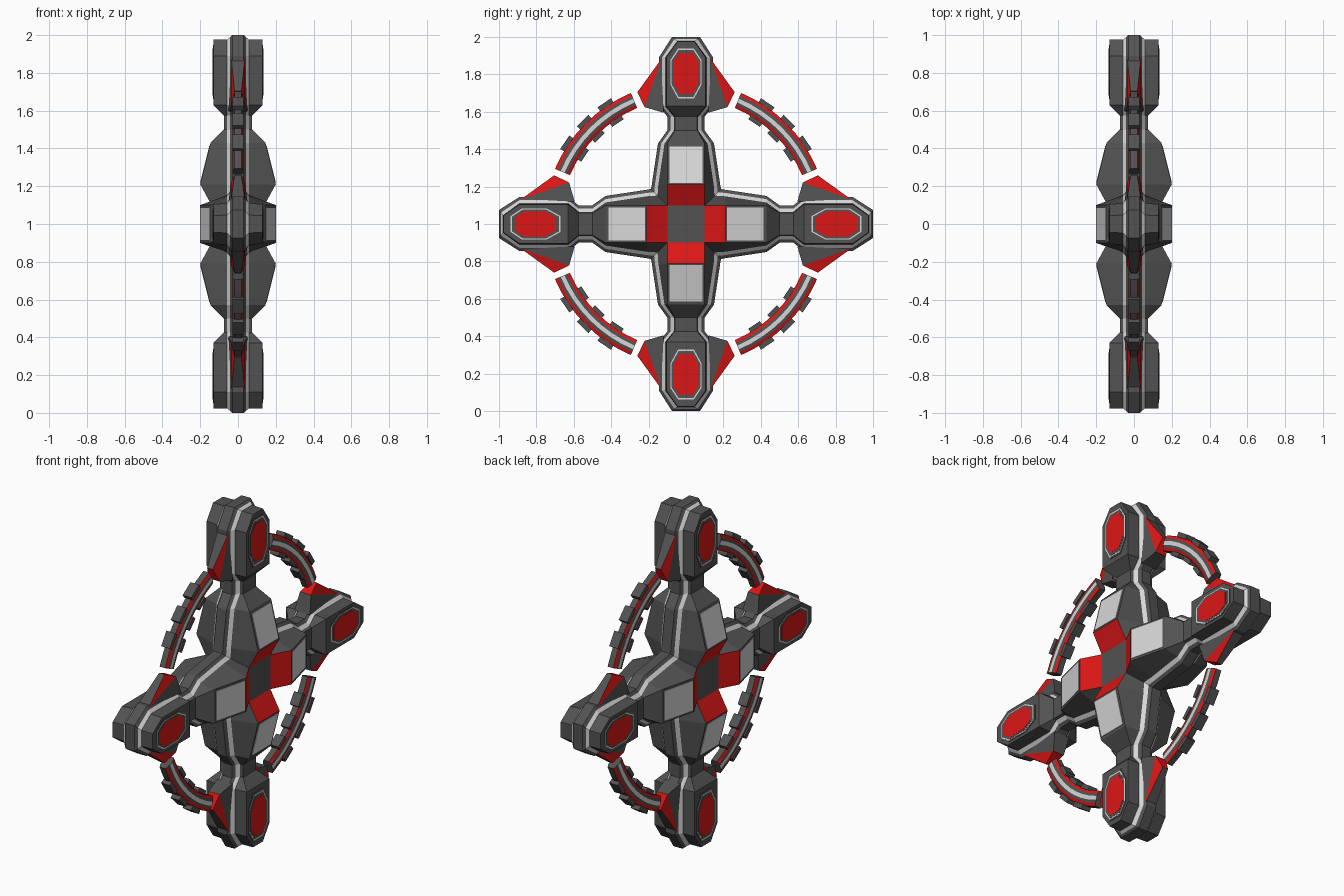
import bpy, bmesh, math
from mathutils import Vector

if "Cube" in bpy.data.objects:
    bpy.data.objects.remove(bpy.data.objects["Cube"])


def material(name, rgb):
    m = bpy.data.materials.new(name)
    m.diffuse_color = (*rgb, 1)
    m.use_nodes = True
    m.node_tree.nodes["Principled BSDF"].inputs["Base Color"].default_value = m.diffuse_color
    return m


MATS = [material("dark_grey", (0.085, 0.085, 0.085)),
        material("light_grey", (0.68, 0.68, 0.68)),
        material("red", (0.72, 0.008, 0.008))]
DARK, LIGHT, RED = 0, 1, 2


def place(q, u, v, w):
    """Arm frame (u along, v across, w depth) turned by q quarter turns."""
    c, s = [(1, 0), (0, 1), (-1, 0), (0, -1)][q % 4]
    return Vector((w, v * c + u * s, 1 + u * c - v * s))


def face(bm, pts, mat=DARK):
    f = bm.faces.new([bm.verts.new(p) for p in pts])
    f.material_index = mat


def finish(bm, name):
    bmesh.ops.remove_doubles(bm, verts=bm.verts, dist=0.0004)
    bmesh.ops.recalc_face_normals(bm, faces=bm.faces)
    me = bpy.data.meshes.new(name)
    bm.to_mesh(me)
    bm.free()
    for m in MATS:
        me.materials.append(m)
    ob = bpy.data.objects.new(name, me)
    bpy.context.collection.objects.link(ob)
    return ob


def prism(bm, low, high, mats, side=DARK):
    """Solid between two matching point loops."""
    n = len(low)
    face(bm, low, mats)
    face(bm, high, mats)
    for i in range(n):
        j = (i + 1) % n
        face(bm, [low[i], low[j], high[j], high[i]], side)


# Arm stations: distance along, half width, top height, top half width
STATIONS = [(None, 0.187, 0.14, 0.10), (0.21, 0.183, 0.20, 0.10),
            (0.43, 0.150, 0.145, 0.10), (0.50, 0.10, 0.075, 0.06),
            (0.575, 0.10, 0.075, 0.06), (0.63, 0.145, 0.13, 0.105),
            (0.89, 0.145, 0.13, 0.105), (1.0, 0.075, 0.13, 0.045)]
# Edge layers: inset from outline, depth
LAYERS = [(0, 0.03), (0.017, 0.042), (0.035, 0.058)]


def layer(k, s):
    """One level of the arm: (u, v, w) for each station."""
    out = []
    for i, (u, a, top, b) in enumerate(STATIONS):
        if k < 3:
            inset, w = LAYERS[k]
            v = a - inset
        else:
            inset, v, w = 0.037, b, top
        if u is None:
            u = v                      # mitred corner where arms meet
        elif i == len(STATIONS) - 1:
            u -= inset * 0.65
            v = a - inset * 0.8 if k < 3 else b
        out.append((u, v, s * w))
    return out


# Cross-shaped body: four lofted arms joined at the middle
bm = bmesh.new()
for q in range(4):
    def loop(k, s):
        half = layer(k, s)
        return [place(q, *p) for p in half] + \
               [place(q, u, -v, w) for u, v, w in reversed(half)]

    def bridge(a, b, mat):
        for i in range(len(a) - 1):
            face(bm, [a[i], a[i + 1], b[i + 1], b[i]], mat)

    bridge(loop(0, -1), loop(0, 1), DARK)
    for s in (1, -1):
        rings = [loop(k, s) for k in range(4)]
        for k, mat in enumerate((DARK, LIGHT, DARK)):
            bridge(rings[k], rings[k + 1], mat)
        top, n = rings[3], len(STATIONS)
        for i in range(n - 1):
            face(bm, [top[i], top[i + 1], top[-2 - i], top[-1 - i]],
                 RED if i == 0 else DARK)
for s in (1, -1):
    face(bm, [place(q, 0.1, 0.1, s * 0.14) for q in range(4)])
finish(bm, "cross_body")

# Light panels on the sloping arm faces
bm = bmesh.new()
for q in range(4):
    for s in (1, -1):
        def panel(h):
            return [place(q, u, v, s * (0.20 - (u - 0.21) * 0.25 + h))
                    for u, v in ((0.22, -0.087), (0.22, 0.087),
                                 (0.415, 0.087), (0.415, -0.087))]
        prism(bm, panel(-0.003), panel(0.003), LIGHT, LIGHT)
finish(bm, "arm_panels")

# Six-to-eight sided lamps on the arm heads, built as stacked thin plates
bm = bmesh.new()
for q in range(4):
    for s in (1, -1):
        for grow, h, mat in ((0.024, 0.002, DARK), (0.017, 0.003, LIGHT),
                             (0.011, 0.004, DARK), (0.0, 0.005, RED)):
            shape = [(0.695, 0.035), (0.755, 0.068), (0.865, 0.068), (0.915, 0.035)]
            shape += [(u, -v) for u, v in reversed(shape)]
            g = 1 + grow / 0.08
            pts = [(0.807 + (u - 0.807) * g, v * g) for u, v in shape]
            prism(bm, [place(q, u, v, s * 0.128) for u, v in pts],
                  [place(q, u, v, s * (0.13 + h)) for u, v in pts], mat, mat)
finish(bm, "head_lamps")

# Pointed side fins with red bevelled edges
bm = bmesh.new()
for q in range(4):
    for m in (1, -1):
        def P(u, v, w):
            return place(q, u, m * v, w)
        for s in (1, -1):
            ridge = [P(0.885, 0.13, s * 0.036), P(0.625, 0.222, s * 0.036)]
            tip = P(0.705, 0.26, s * 0.018)
            base = P(0.595, 0.12, s * 0.05)
            face(bm, [ridge[0], ridge[1], base], DARK)
            face(bm, [ridge[0], tip, ridge[1]], RED)
        rim = [(0.885, 0.13, 0.036), (0.705, 0.26, 0.018),
               (0.625, 0.222, 0.036), (0.595, 0.12, 0.05)]
        for i, (a, b) in enumerate(zip(rim, rim[1:])):
            face(bm, [P(*a), P(*b), P(b[0], b[1], -b[2]), P(a[0], a[1], -a[2])],
                 RED if i == 1 else DARK)
finish(bm, "head_fins")


def polar(q, r, deg, w):
    t = math.radians(deg)
    return place(q, r * math.cos(t), r * math.sin(t), w)


# Ring segments between the arms, striped red, grey, light, grey, red
half = [(0.673, 0.018), (0.690, 0.025), (0.705, 0.028),
        (0.727, 0.028), (0.742, 0.025), (0.760, 0.018)]
section = half + [(r, -w) for r, w in reversed(half)]
stripes = [RED, DARK, LIGHT, DARK, RED, DARK] * 2
A0, A1, STEPS = 22.8, 67.2, 8
for q in range(4):
    bm = bmesh.new()
    angles = [A0 + (A1 - A0) * i / STEPS for i in range(STEPS + 1)]
    rings = [[polar(q, r, a, w) for r, w in section] for a in angles]
    for a, b in zip(rings, rings[1:]):
        for i in range(12):
            j = (i + 1) % 12
            face(bm, [a[i], a[j], b[j], b[i]], stripes[i])
    face(bm, rings[0])
    face(bm, rings[-1])
    finish(bm, "ring_segment")

# Small blocks along both edges of each ring segment
bm = bmesh.new()
for q in range(4):
    for mid in (34, 45, 56):
        for r0, r1 in ((0.652, 0.677), (0.756, 0.783)):
            loops = [[polar(q, r, mid + d, w) for r, d in
                      ((r0, -3.2), (r1, -3.2), (r1, 3.2), (r0, 3.2))]
                     for w in (-0.028, 0.028)]
            prism(bm, loops[0], loops[1], DARK)
finish(bm, "ring_blocks")
